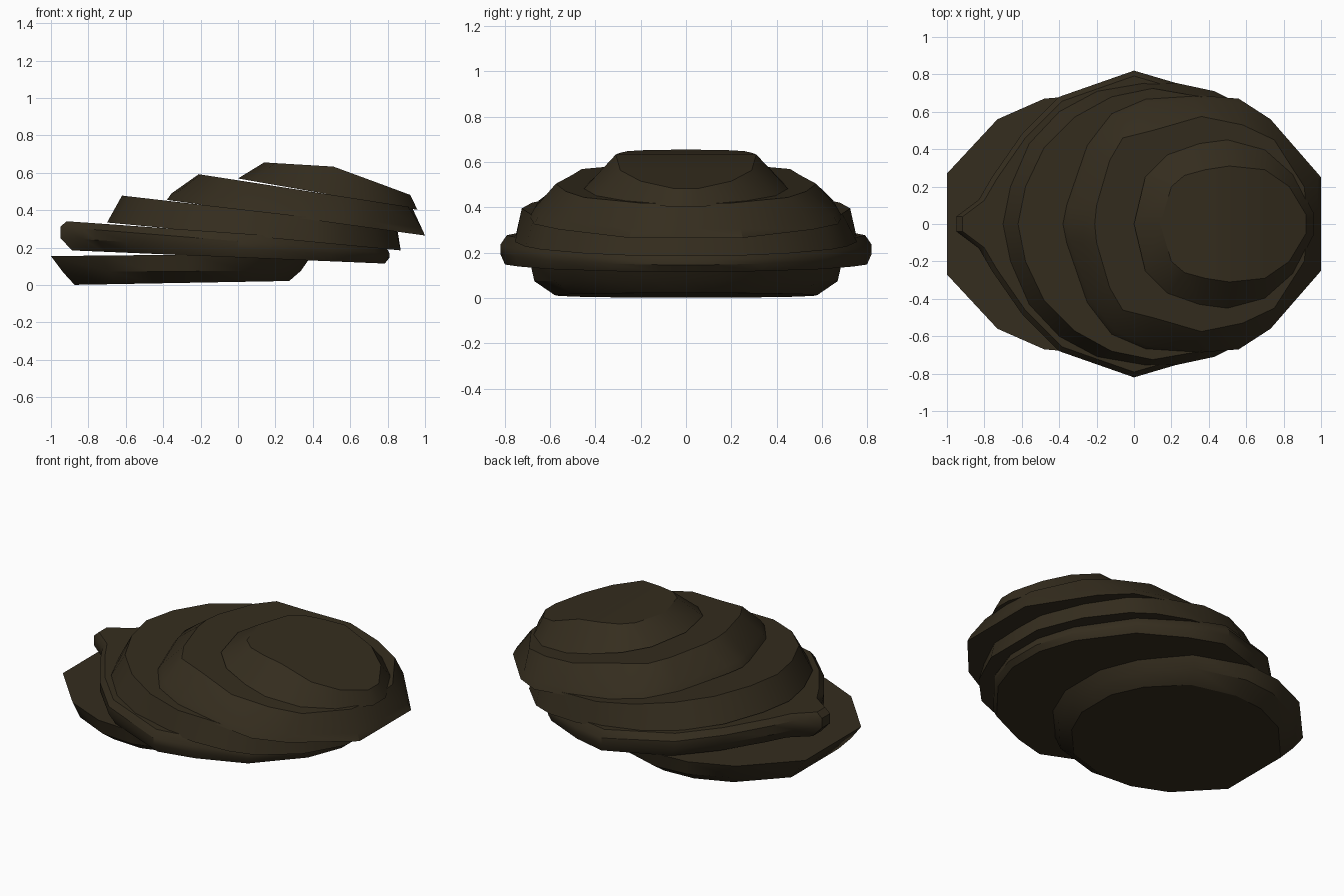
import bpy, bmesh

if "Cube" in bpy.data.objects:
    bpy.data.objects.remove(bpy.data.objects["Cube"])

mat = bpy.data.materials.new("dark_stone")
mat.diffuse_color = (0.035, 0.026, 0.013, 1)
mat.use_nodes = True
mat.node_tree.nodes["Principled BSDF"].inputs["Base Color"].default_value = mat.diffuse_color


def slab(name, rings):
    """Loft mirrored half outlines; each ring is (half outline, z at x=0, slope, max-slope cap)."""
    bm = bmesh.new()
    loops = []
    for pts, z in rings:
        up = [bm.verts.new((x, y, z(x))) for x, y in pts]
        down = [bm.verts.new((x, -y, z(x))) for x, y in pts[1:-1]]
        loops.append(up + down[::-1])
    n = len(loops[0])
    for a, b in zip(loops, loops[1:]):
        for i in range(n):
            j = (i + 1) % n
            bm.faces.new((a[i], a[j], b[j], b[i]))
    # caps are strips across the mirror plane
    half = len(rings[0][0])
    for loop in (loops[0], loops[-1]):
        for i in range(half - 1):
            q = []
            for v in (loop[i], loop[i + 1], loop[(n - i - 1) % n], loop[(n - i) % n]):
                if v not in q:
                    q.append(v)
            bm.faces.new(q)
    bmesh.ops.recalc_face_normals(bm, faces=bm.faces)
    me = bpy.data.meshes.new(name)
    bm.to_mesh(me)
    bm.free()
    ob = bpy.data.objects.new(name, me)
    bpy.context.collection.objects.link(ob)
    me.materials.append(mat)
    bpy.ops.object.select_all(action='DESELECT')
    ob.select_set(True)
    bpy.context.view_layer.objects.active = ob
    bpy.ops.object.shade_smooth_by_angle(angle=0.6)
    return ob


def plane(z0, slope):
    return lambda x: z0 + slope * x


def inset(pts, cx, sx, sy):
    return [(cx + (x - cx) * sx, y * sy) for x, y in pts]


# base slab, widening upwards
top = [(-1, 0), (-1, .27), (-.73, .56), (-.48, .67), (-.25, .69),
       (.08, .6), (.3, .37), (.4, .15), (.4, 0)]
slab("base_slab", [
    (inset(top, -.3, .82, .84), plane(.017, .018)),
    (inset(top, -.3, .91, .97), plane(.075, .005)),
    (top, plane(.165, .01))])

# second slab, with a small nose on the left
mid = [(-.95, 0), (-.95, .04), (-.83, .13), (-.76, .25), (-.6, .48), (-.4, .68),
       (0, .82), (.22, .755), (.5, .62), (.73, .34), (.81, .12), (.81, 0)]
slab("second_slab", [
    (inset(mid, .3, .95, .975), plane(.148, -.042)),
    (mid, plane(.195, -.06)),
    (mid, plane(.235, -.08)),
    (inset(mid, 0, .965, .965), plane(.277, -.07))])

# third slab
low = [(-.7, 0), (-.66, .2), (-.56, .43), (-.4, .6), (-.2, .71), (.05, .755),
       (.22, .755), (.43, .71), (.57, .64), (.75, .45), (.87, .2), (.87, 0)]
high = [(-.62, 0), (-.58, .2), (-.48, .41), (-.32, .57), (-.12, .68), (.1, .725),
        (.3, .69), (.43, .67), (.56, .61), (.72, .43), (.84, .2), (.85, 0)]
slab("third_slab", [(low, plane(.268, -.095)), (high, plane(.407, -.115))])

# fourth slab
low = [(-.38, 0), (-.36, .1), (-.25, .42), (-.12, .59), (.06, .67), (.32, .69),
       (.56, .67), (.73, .56), (1, .25), (1, 0)]
high = [(-.21, 0), (-.2, .1), (-.13, .34), (-.06, .46), (.1, .5), (.36, .575),
        (.58, .53), (.75, .45), (.91, .2), (.93, 0)]
slab("fourth_slab", [
    (low, plane(.403, -.138)),
    (inset(low, .4, .97, .97), plane(.44, -.138)),
    (high, plane(.56, -.155))])

# cap slab, with a ridge where the top starts to fall
low = [(0, 0), (.06, .25), (.18, .37), (.35, .43), (.5, .45), (.7, .4),
       (.85, .27), (.96, .06), (.96, 0)]
high = [(.14, 0), (.2, .2), (.27, .26), (.38, .29), (.51, .31), (.7, .29),
        (.83, .2), (.92, .05), (.92, 0)]
slab("cap_slab", [
    (low, plane(.57, -.175)),
    (high, lambda x: min(.664 - .06 * x, .634 - .37 * (x - .51)))])
